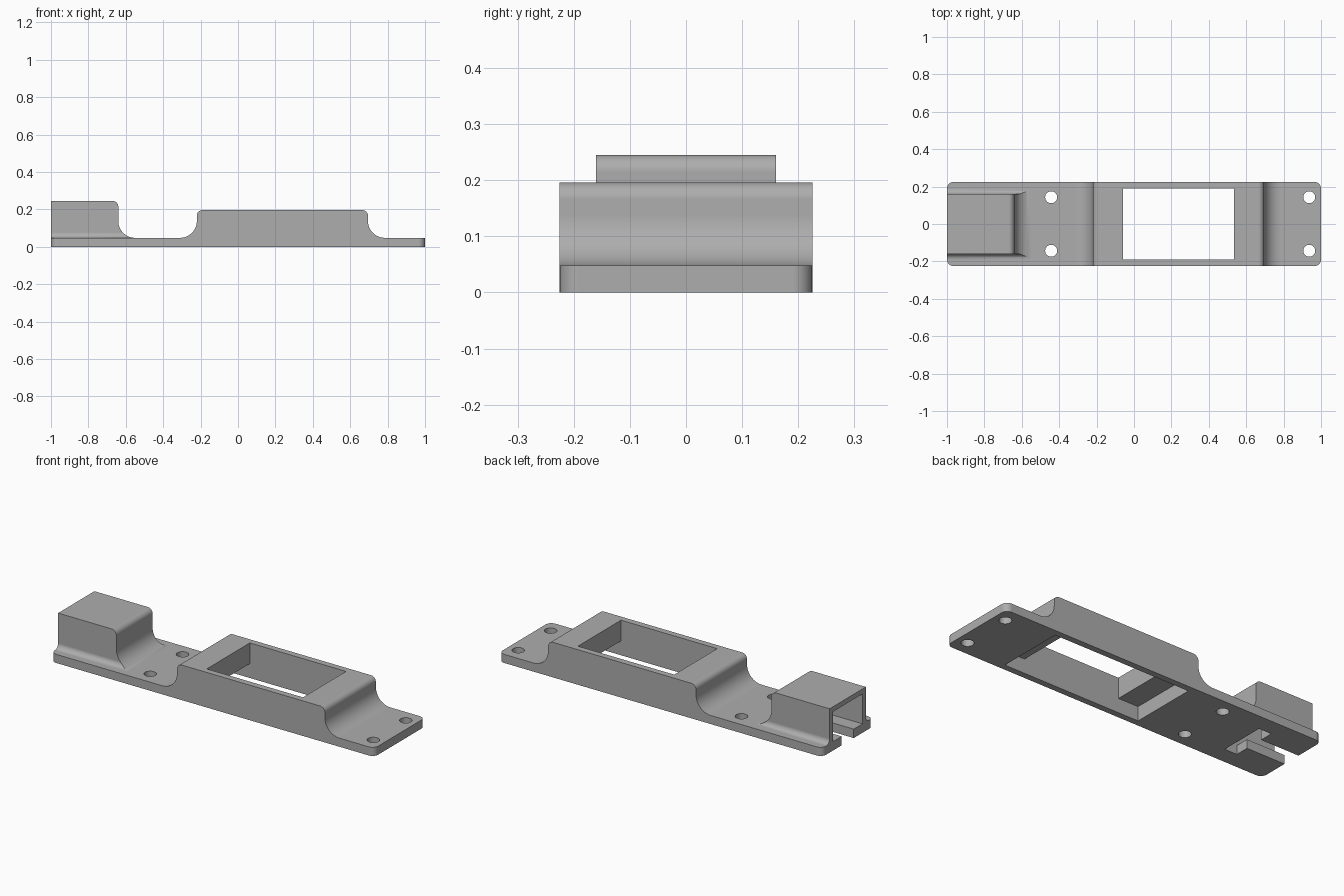
import bpy
import bmesh
from math import cos, sin, radians
from mathutils import Vector

if "Cube" in bpy.data.objects:
    bpy.data.objects.remove(bpy.data.objects["Cube"], do_unlink=True)

grey = bpy.data.materials.new("plain grey")
grey.use_nodes = True
grey.diffuse_color = (0.42, 0.42, 0.42, 1)
grey.node_tree.nodes["Principled BSDF"].inputs["Base Color"].default_value = grey.diffuse_color

# Main sizes
HALF_Y, PLATE, BLOCK_TOP, HOUSE_TOP = 0.225, 0.048, 0.196, 0.245
FILLET, ROUND, SIDE_FILLET, CORNER = 0.09, 0.03, 0.03, 0.035
BLOCK_L, BLOCK_R, HOUSE_END, HOUSE_Y = -0.22, 0.695, -0.64, 0.16


def arc(cx, cy, r, start, end, steps=12):
    angles = [radians(start + (end - start) * i / steps) for i in range(steps + 1)]
    return [(cx + r * cos(a), cy + r * sin(a)) for a in angles]


def prism(name, points, axis, low, high):
    """Extrude a flat outline along one axis."""
    place = {"X": lambda u, v, w: (w, u, v),
             "Y": lambda u, v, w: (u, w, v),
             "Z": lambda u, v, w: (u, v, w)}[axis]
    bm = bmesh.new()
    face = bm.faces.new([bm.verts.new(place(u, v, low)) for u, v in points])
    new = bmesh.ops.extrude_face_region(bm, geom=[face])["geom"]
    shift = Vector(place(0, 0, high - low))
    bmesh.ops.translate(bm, vec=shift, verts=[g for g in new if isinstance(g, bmesh.types.BMVert)])
    bmesh.ops.recalc_face_normals(bm, faces=bm.faces)
    mesh = bpy.data.meshes.new(name)
    bm.to_mesh(mesh)
    bm.free()
    mesh.materials.append(grey)
    obj = bpy.data.objects.new(name, mesh)
    bpy.context.collection.objects.link(obj)
    return obj


def box(name, x0, x1, half_y, z0, z1):
    return prism(name, [(x0, -half_y), (x1, -half_y), (x1, half_y), (x0, half_y)], "Z", z0, z1)


def combine(target, tool, operation):
    """Apply a boolean and remove the tool object."""
    mod = target.modifiers.new(operation.lower(), "BOOLEAN")
    mod.operation, mod.solver, mod.object = operation, "EXACT", tool
    bpy.context.view_layer.objects.active = target
    bpy.ops.object.modifier_apply(modifier=mod.name)
    bpy.data.objects.remove(tool, do_unlink=True)


# Plate and raised block, one filleted side profile
side = [(-1, 0), (1, 0), (1, PLATE)]
side += arc(BLOCK_R + FILLET, PLATE + FILLET, FILLET, 270, 180)
side += arc(BLOCK_R - ROUND, BLOCK_TOP - ROUND, ROUND, 0, 90)
side += arc(BLOCK_L + ROUND, BLOCK_TOP - ROUND, ROUND, 90, 180)
side += arc(BLOCK_L - FILLET, PLATE + FILLET, FILLET, 0, -90)
side += [(-1, PLATE)]
body = prism("mounting_bracket", side, "Y", -HALF_Y, HALF_Y)

# Rounded plan outline
plan = []
for sx, sy, start in ((1, 1, 0), (-1, 1, 90), (-1, -1, 180), (1, -1, 270)):
    plan += arc(sx * (1 - CORNER), sy * (HALF_Y - CORNER), CORNER, start, start + 90)
combine(body, prism("plan_outline", plan, "Z", -0.1, 0.5), "INTERSECT")

# End housing: length profile crossed with a flared width profile
length = [(-1, HOUSE_TOP), (-1, 0.02), (HOUSE_END + FILLET, 0.02)]
length += arc(HOUSE_END + FILLET, PLATE + FILLET, FILLET, 270, 180)
length += arc(HOUSE_END - ROUND, HOUSE_TOP - ROUND, ROUND, 0, 90)
housing = prism("end_housing", length, "Y", -0.3, 0.3)
flare = [(HOUSE_Y, 0.4)]
flare += arc(HOUSE_Y + SIDE_FILLET, PLATE + SIDE_FILLET, SIDE_FILLET, 180, 270)
flare += [(HOUSE_Y + SIDE_FILLET, 0)]
flare += [(-y, z) for y, z in reversed(flare)]
combine(housing, prism("flare", flare, "X", -1.2, 0), "INTERSECT")
combine(body, housing, "UNION")

# Window through the block, with a longer pocket from below
combine(body, box("window", -0.06, 0.535, 0.19, -0.1, 0.5), "DIFFERENCE")
combine(body, box("under_pocket", -0.185, 0.66, 0.19, -0.1, 0.08), "DIFFERENCE")

# Housing cavity, open at the end, with a T-shaped slot in its floor
combine(body, box("cavity", -1.1, -0.685, 0.13, 0.05, 0.217), "DIFFERENCE")
combine(body, box("floor_slot", -1.1, -0.7, 0.053, -0.1, 0.1), "DIFFERENCE")
combine(body, box("floor_cross_slot", -0.762, -0.685, 0.13, -0.1, 0.1), "DIFFERENCE")

# Screw holes
for x in (-0.443, 0.937):
    for y in (-0.143, 0.143):
        circle = arc(x, y, 0.032, 0, 360, 32)[:-1]
        combine(body, prism("screw_hole", circle, "Z", -0.1, 0.1), "DIFFERENCE")

# Smooth fillets, crisp edges
bpy.ops.object.select_all(action="DESELECT")
body.select_set(True)
bpy.context.view_layer.objects.active = body
bpy.ops.object.shade_smooth_by_angle(angle=radians(30))
weighted = body.modifiers.new("even_shading", "WEIGHTED_NORMAL")
weighted.keep_sharp = True
